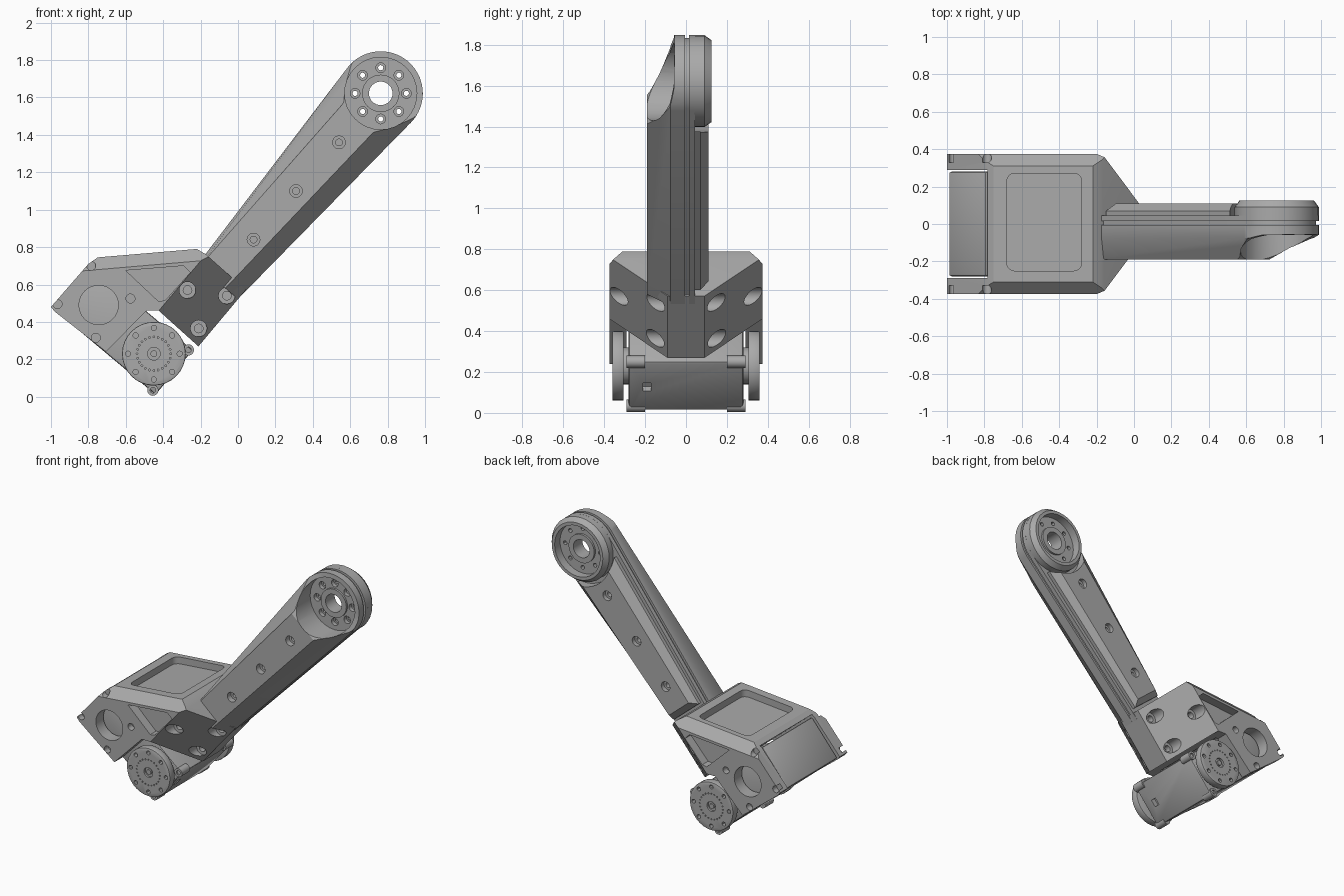
import bpy, bmesh
from math import radians, sin, cos, pi
from mathutils import Vector

if "Cube" in bpy.data.objects:
    bpy.data.objects.remove(bpy.data.objects["Cube"])

grey = bpy.data.materials.new("machined grey")
grey.use_nodes = True
grey.diffuse_color = (0.4, 0.4, 0.4, 1)
grey.node_tree.nodes["Principled BSDF"].inputs["Base Color"].default_value = (0.4, 0.4, 0.4, 1)

# Tilted frame: u runs up the arm, v across it
TILT = radians(50)
C, S = cos(TILT), sin(TILT)


def tilt(u, v):
    return (u * C + v * S, u * S - v * C)


def finish(bm, name, bevel=0):
    bmesh.ops.recalc_face_normals(bm, faces=bm.faces)
    mesh = bpy.data.meshes.new(name)
    bm.to_mesh(mesh)
    bm.free()
    mesh.materials.append(grey)
    ob = bpy.data.objects.new(name, mesh)
    bpy.context.collection.objects.link(ob)
    if bevel:
        mod = ob.modifiers.new("edge", "BEVEL")
        mod.width, mod.segments, mod.limit_method = bevel, 2, "ANGLE"
    return ob


def add_loft(bm, layers):
    """layers: (outline of x,z points, y), capped at both ends"""
    rings = [[bm.verts.new((x, y, z)) for x, z in pts] for pts, y in layers]
    n = len(rings[0])
    for a, b in zip(rings, rings[1:]):
        for i in range(n):
            bm.faces.new((a[i], a[(i + 1) % n], b[(i + 1) % n], b[i]))
    bm.faces.new(rings[0])
    bm.faces.new(rings[-1])


def loft(name, layers, bevel=0):
    bm = bmesh.new()
    add_loft(bm, layers)
    return finish(bm, name, bevel)


def circle(c, r, n=32):
    return [(c[0] + r * cos(2 * pi * i / n), c[1] + r * sin(2 * pi * i / n)) for i in range(n)]


def disc(name, c, r, y0, y1, bevel=0, n=32):
    return loft(name, [(circle(c, r, n), y0), (circle(c, r, n), y1)], bevel)


def cut(target, layer_sets):
    """Subtract each loft in turn, in one batch of separate solids"""
    bm = bmesh.new()
    for layers in layer_sets:
        add_loft(bm, layers)
    subtract(target, finish(bm, "cutter"))


def subtract(target, cutter):
    mod = target.modifiers.new("cut", "BOOLEAN")
    mod.object, mod.operation, mod.solver = cutter, "DIFFERENCE", "EXACT"
    bpy.context.view_layer.objects.active = target
    for m in list(target.modifiers):
        bpy.ops.object.modifier_apply(modifier=m.name)
    bpy.data.objects.remove(cutter)


def bore(c, r, y0, y1, n=20):
    return [(circle(c, r, n), y0), (circle(c, r, n), y1)]


def uv_box(u0, u1, v0, v1):
    return [tilt(u0, v0), tilt(u0, v1), tilt(u1, v1), tilt(u1, v0)]


SIDES = (-1, 1)
PLATE = 0.375

# Bracket: side profile, clipped to a wedge nose and bevelled roof
profile = [(-1, .48), (-.98, .455), (-.705, .24), (-.49, .46), tilt(.08, -.62), tilt(.07, -.335),
           tilt(.465, -.335), (-.17, .76), (-.22, .79), (-.75, .745), (-.8, .71)]
bm = bmesh.new()
add_loft(bm, [(profile, -PLATE), (profile, PLATE)])
vx, vz = S, -C
x0, z0 = tilt(0, -.62)
for s in SIDES:
    for point, normal in (((x0, s * PLATE, z0), (vx, s, vz)), ((-.5, s * .31, .766), (-.06, s * .7, .7))):
        bmesh.ops.recalc_face_normals(bm, faces=bm.faces)
        cutting = bmesh.ops.bisect_plane(bm, geom=bm.verts[:] + bm.edges[:] + bm.faces[:], plane_co=Vector(point),
                                         plane_no=Vector(normal), clear_outer=True)
        edges = [e for e in cutting["geom_cut"] if isinstance(e, bmesh.types.BMEdge)]
        bmesh.ops.holes_fill(bm, edges=edges, sides=0)
bracket = finish(bm, "bracket")
slot = uv_box(-.5, .05, -1.3, -.25)
cut(bracket, [[(slot, -.29), (slot, .29)]])

# Roof tray with rounded corners
tray = bmesh.new()
bmesh.ops.create_cube(tray, size=1)
for v in tray.verts:
    v.co = Vector((-.48 + v.co.x * .4, .01 + v.co.y * .52, .82 + v.co.z * .2 + v.co.x * .034))
upright = [e for e in tray.edges if abs(e.verts[0].co.z - e.verts[1].co.z) > .1]
bmesh.ops.bevel(tray, geom=upright, offset=.04, segments=4, profile=.5, affect="EDGES")
subtract(bracket, finish(tray, "cutter"))

# Side pockets, bearing windows and screw holes
pocket = [(-.6, .675), (-.29, .70), (-.255, .665), (-.39, .515), (-.425, .51)]
for s in SIDES:
    cuts = [[(pocket, s * .31), (pocket, s * .45)], bore((-.745, .49), .105, s * .2, s * .45, 32)]
    for c in ((-.785, .7), (-.965, .495), (-.76, .315), (-.575, .525)):
        cuts.append(bore(c, .024, s * .33, s * .45))
    cut(bracket, cuts)
    nose = (((-.27, .57), .27), ((-.06, .54), .1), ((-.21, .365), .1))
    cut(bracket, [bore(c, .044, s * y, s * .5) for c, y in nose])
    cut(bracket, [bore(c, .023, s * (y - .04), s * .5) for c, y in nose])

# Servo motor lying between the side plates
body = uv_box(-.275, .035, -1.065, -.345)
servo = loft("servo_body", [(body, -.28), (body, .28)], .012)
socket = uv_box(-.15, -.1, -.38, -.3)
cut(servo, [[(socket, -.21), (socket, -.17)]])
horn = (-.45, .23)
for c, name in (((-.455, .035), "servo_lower_lug"), ((-.265, .25), "servo_upper_lug")):
    for s, side in zip(SIDES, ("front", "back")):
        lug = disc(f"{name}_{side}", c, .03, s * .2, s * .29, 0, 16)
        cut(lug, [bore(c, .015, s * .27, s * .35, 12)])

# Round drive horns on both ends of the servo shaft
for s, side in zip(SIDES, ("front", "back")):
    disc(f"shaft_{side}", horn, .09, s * .27, s * .32)
    plate = disc(f"drive_horn_{side}", horn, .17, s * .305, s * .36, .006)
    holes = [bore(p, .014, s * .33, s * .4, 12) for p in circle(horn, .138, 8)]
    holes += [bore(p, .005, s * .35, s * .4, 6) for p in circle(horn, .09, 24)]
    cut(plate, holes + [bore(horn, .034, s * .345, s * .4)])
    disc(f"horn_screw_{side}", horn, .018, s * .33, s * .357, 0, 12)

# Arm outline: straight base that widens into a round end
END_U, END_V = 1.733, -.458
hub = tilt(END_U, END_V)


def outline(base, left, right, r, n=24):
    arc = [tilt(END_U + r * sin(pi * i / n), END_V + r * cos(pi * i / n)) for i in range(n + 1)]
    return [tilt(base, left), tilt(base, right)] + arc


full = outline(.4, -.62, -.336, .225)
ridge = outline(.4, -.605, -.425, .115)
groove = outline(.4, -.605, -.35, .21)
bolts = [(.083, .84), (.31, 1.1), (.54, 1.36)]

# Front shell, scooped away toward the round end
front_shell = loft("front_shell", [(ridge, -.19), (full, -.075), (full, -.005)])
bm = bmesh.new()
scoop = [(1.53, -.3), (1.54, -.195), (1.6, -.155), (1.67, -.115), (1.75, -.08), (1.84, -.06), (2.1, -.052), (2.1, -.3)]
ends = []
for v in (-1, 0):
    ends.append([bm.verts.new((tilt(u, v)[0], y, tilt(u, v)[1])) for u, y in scoop])
    bm.faces.new(ends[-1])
for i in range(len(scoop)):
    j = (i + 1) % len(scoop)
    bm.faces.new((ends[0][i], ends[0][j], ends[1][j], ends[1][i]))
subtract(front_shell, finish(bm, "cutter"))

# Spine and back plate leave a thin groove along the edge
spine = loft("spine", [(groove, -.01), (groove, .02)])
back_plate = loft("back_plate", [(full, .015), (full, .045)])
for part in (front_shell, spine, back_plate):
    cut(part, [bore(hub, .193, -.4, .3, 32)])
cut(front_shell, [bore(c, .034, -.3, -.15) for c in bolts])
cut(front_shell, [bore(c, .018, -.3, -.09) for c in bolts])

# Back cover, stopping short of the hub
low = [tilt(.49, -.605), tilt(.49, -.35), tilt(1.6, -.27), tilt(1.6, -.65)]
top = [tilt(.53, -.57), tilt(.53, -.37), tilt(1.6, -.32), tilt(1.6, -.58)]
back_cover = loft("back_cover", [(low, .04), (low, .07), (top, .11)])
cut(back_cover, [bore(hub, .25, -.2, .3, 40)])
cut(back_cover, [bore(c, .034, .08, .2) for c in bolts])
cut(back_cover, [bore(c, .018, .05, .2) for c in bolts])

# Hub: back rim, bolted web and centre boss
rim = loft("hub_rim", [(circle(hub, .225), .04), (circle(hub, .225), .09), (circle(hub, .2), .125)])
cut(rim, [bore(hub, .178, -.1, .3, 32)])
web = disc("hub_web", hub, .2, -.008, .065)
cut(web, [bore(hub, .063, -.2, .3, 32)] + [bore(p, .026, -.2, .02, 16) for p in circle(hub, .137, 8)])
cut(web, [bore(p, .014, -.2, .3, 12) for p in circle(hub, .137, 8)])
boss = disc("hub_boss", hub, .1, -.022, .08)
cut(boss, [bore(hub, .063, -.2, .3, 32)])

# Smooth round walls, keep machined edges sharp
bpy.ops.object.select_all(action="DESELECT")
for ob in bpy.context.scene.objects:
    if ob.type == "MESH":
        ob.select_set(True)
        bpy.context.view_layer.objects.active = ob
bpy.ops.object.shade_smooth_by_angle(angle=radians(30))
